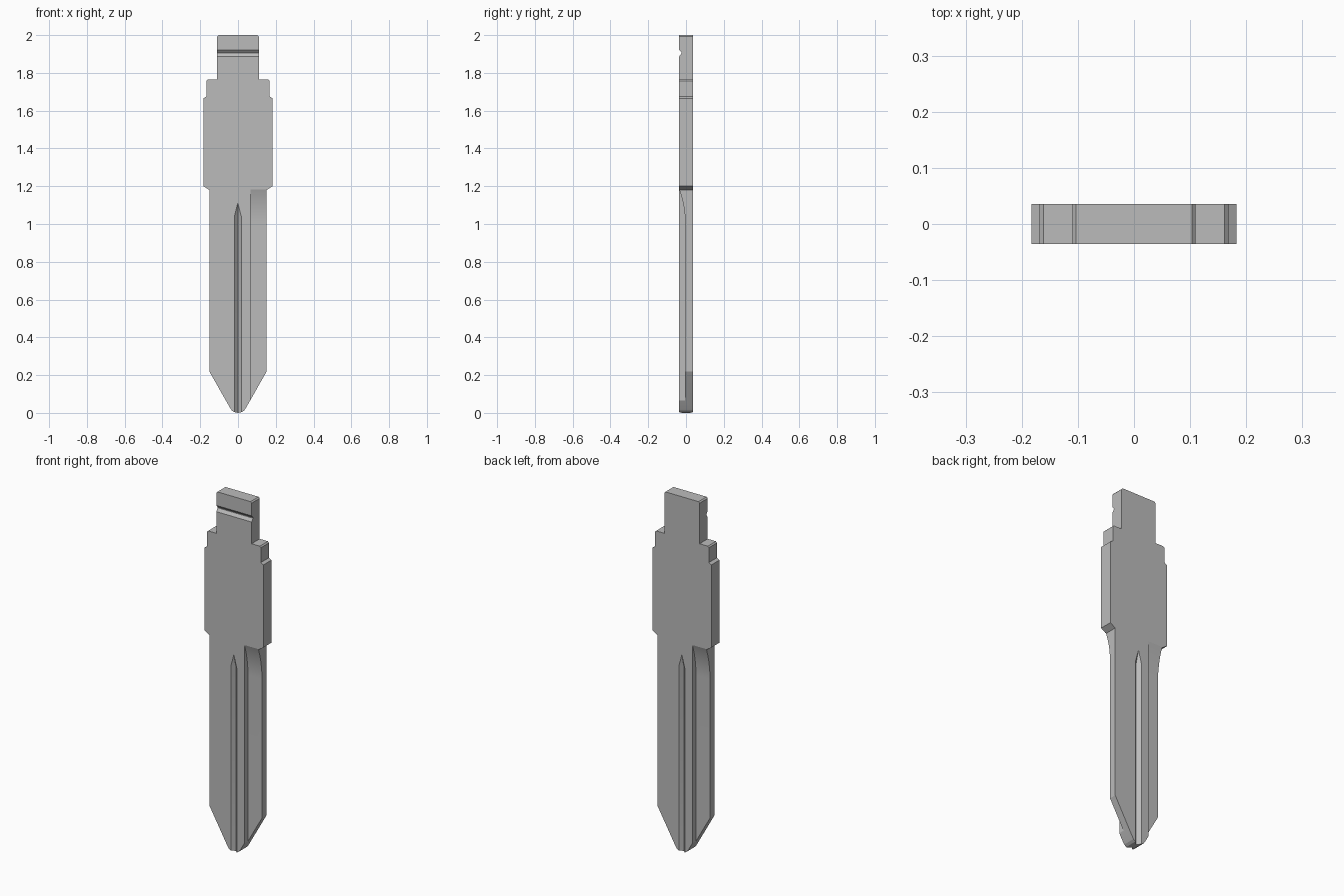
import bpy, bmesh, math
from mathutils import Matrix

if "Cube" in bpy.data.objects:
    bpy.data.objects.remove(bpy.data.objects["Cube"], do_unlink=True)

HALF = 0.036      # half the blade thickness
STEP_X = 0.065    # inner wall of the side step
RUNOUT = 0.54     # radius of the step run-out

metal = bpy.data.materials.new("grey metal")
metal.use_nodes = True
metal.diffuse_color = (0.5, 0.5, 0.5, 1)
metal.node_tree.nodes["Principled BSDF"].inputs["Base Color"].default_value = (0.5, 0.5, 0.5, 1)


def solid(name, start, end, turn=False):
    """Skin between two rings; a one-point end ring makes a cone."""
    bm = bmesh.new()
    a = [bm.verts.new(p) for p in start]
    b = [bm.verts.new(p) for p in end]
    bm.faces.new(a)
    bm.faces.new(b)
    n = len(a)
    for i in range(n):
        j = (i + 1) % n
        bm.faces.new((a[i], a[j], b[j], b[i]))
    return finish(name, bm, turn)


def finish(name, bm, turn=False):
    bmesh.ops.recalc_face_normals(bm, faces=bm.faces)
    if turn:
        bm.transform(Matrix.Rotation(math.pi, 4, 'Z'))
    mesh = bpy.data.meshes.new(name)
    bm.to_mesh(mesh)
    bm.free()
    mesh.materials.append(metal)
    ob = bpy.data.objects.new(name, mesh)
    bpy.context.collection.objects.link(ob)
    return ob


def v_groove(name, turn):
    """Long V groove with a pointed upper end."""
    bm = bmesh.new()
    section = [(-0.038, -0.054), (0.036, -0.054), (-0.001, -0.018)]
    low = [bm.verts.new((x, y, -0.1)) for x, y in section]
    top = [bm.verts.new((x, y, 1.04)) for x, y in section]
    tip = bm.verts.new((-0.001, -HALF - 0.001, 1.115))
    bm.faces.new(low)
    for i in range(3):
        j = (i + 1) % 3
        bm.faces.new((low[i], low[j], top[j], top[i]))
        bm.faces.new((top[i], top[j], tip))
    return finish(name, bm, turn)


# Outline of the right half, from tip to tab
half = [(0.02, 0.004), (0.033, 0.013), (0.043, 0.028), (0.152, 0.22),
        (0.152, 1.18), (0.183, 1.2), (0.183, 1.665), (0.168, 1.675),
        (0.168, 1.758), (0.161, 1.765), (0.11, 1.765), (0.11, 1.993), (0.103, 2.0)]
outline = [(0, 0)] + half + [(-x, z) for x, z in reversed(half)]
blade = solid("key_blade", [(x, -HALF, z) for x, z in outline],
              [(x, HALF, z) for x, z in outline])

# Side step profile with a curved run-out
profile = [(-0.1, -0.1), (-0.004, -0.1)]
for i in range(13):
    a = 0.36 * i / 12
    profile.append((-0.004 - RUNOUT * (1 - math.cos(a)), 1.0 + RUNOUT * math.sin(a)))
profile.append((-0.1, profile[-1][1]))

# Steps and grooves repeat on the back, turned half round
cutters = []
for side, turn in (("front", False), ("back", True)):
    cutters.append(solid(side + "_step_cutter", [(STEP_X, y, z) for y, z in profile],
                         [(0.3, y, z) for y, z in profile], turn))
    cutters.append(v_groove(side + "_groove_cutter", turn))

# Cross notch on the front of the tab
notch = [(-HALF - 0.012, 1.936), (-HALF + 0.012, 1.908),
         (-HALF + 0.012, 1.904), (-HALF - 0.012, 1.87)]
cutters.append(solid("tab_notch_cutter", [(-0.2, y, z) for y, z in notch],
                     [(0.2, y, z) for y, z in notch]))

bpy.ops.object.select_all(action='DESELECT')
bpy.context.view_layer.objects.active = blade
blade.select_set(True)
for cutter in cutters:
    cutter.hide_render = True
    mod = blade.modifiers.new(cutter.name, 'BOOLEAN')
    mod.operation = 'DIFFERENCE'
    mod.solver = 'EXACT'
    mod.object = cutter
    bpy.ops.object.modifier_apply(modifier=mod.name)
    bpy.data.objects.remove(cutter, do_unlink=True)

bpy.ops.object.shade_smooth_by_angle(angle=math.radians(15))
